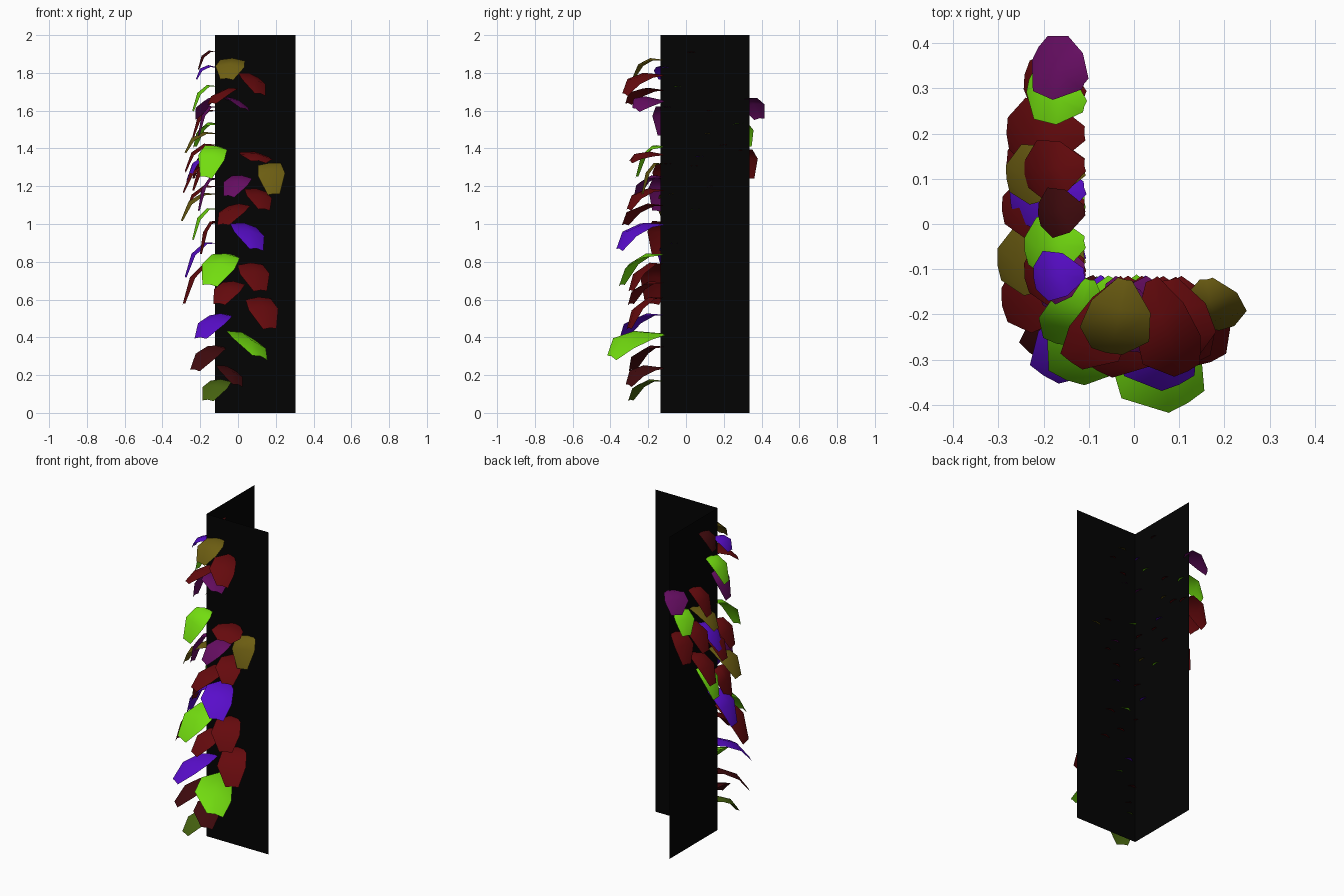
import bpy
from mathutils import Vector

if "Cube" in bpy.data.objects:
    bpy.data.objects.remove(bpy.data.objects["Cube"])

X0, X1, Y0, Y1, H = -0.122, 0.305, -0.135, 0.335, 2.0

PALETTE = {
    "wall": (0.001, 0.001, 0.001), "red": (0.13, 0.003, 0.004),
    "purple": (0.10, 0.004, 0.6), "green": (0.17, 0.72, 0.005),
    "olive": (0.15, 0.11, 0.006), "magenta": (0.13, 0.004, 0.12),
    "brown": (0.05, 0.003, 0.004), "moss": (0.06, 0.12, 0.005),
}
NAMES = list(PALETTE)
MATS = []
for name, c in PALETTE.items():
    m = bpy.data.materials.new(name)
    m.diffuse_color = (*c, 1)
    m.use_nodes = True
    m.node_tree.nodes["Principled BSDF"].inputs["Base Color"].default_value = m.diffuse_color
    MATS.append(m)


def make(name, verts, faces, mats, slots=None):
    me = bpy.data.meshes.new(name)
    me.from_pydata(verts, [], faces)
    for m in mats:
        me.materials.append(m)
    if slots:
        me.polygons.foreach_set("material_index", slots)
        me.polygons.foreach_set("use_smooth", [True] * len(faces))
    ob = bpy.data.objects.new(name, me)
    bpy.context.collection.objects.link(ob)
    return ob


# Two thin wall sheets meeting at the corner
for name, a, b in (("front_wall", (X0, Y0), (X1, Y0)), ("side_wall", (X0, Y1), (X0, Y0))):
    make(name, [(*a, 0), (*b, 0), (*b, H), (*a, H)], [(0, 1, 2, 3)], MATS[:1])

# Leaf outline: position along the leaf, half-width share
OUTLINE = [(0, 0.2), (0.28, 0.85), (0.65, 1.0), (1.0, 0.45)]


def leaves(name, table, along, normal, origin, lean):
    """Each row: base along wall, base z, tip along wall, tip z, reach, width, colour."""
    up = Vector((0, 0, 1))
    verts, faces, slots = [], [], []
    for ba, bz, ta, tz, reach, width, colour in table:
        base = origin + along * ba + up * bz - normal * 0.012
        tip = origin + along * ta + up * tz + normal * reach
        ctrl = base + normal * (reach * 0.75 + 0.02) + up * 0.04 + along * (ta - ba) * 0.4
        chord = (tip - base).normalized()
        # the blade rolls to face the way it swings
        swing = (ta - ba) / max(bz - tz, 0.08)
        roll = lean - (0.5 if swing > 0 else 0.2) * swing
        side = along + up * max(-0.45, min(0.3, roll))
        side = (side - chord * side.dot(chord)).normalized()
        ridge = side.cross(chord)
        if ridge.z < 0:
            ridge = -ridge
        n = len(verts)
        width *= 1.12
        for t, w in OUTLINE:
            p = base * (1 - t) ** 2 + ctrl * 2 * t * (1 - t) + tip * t * t
            h = side * (w * width / 2)
            drop = ridge * (w * width * 0.1)
            verts += [p - h - drop, p, p + h - drop]
        for r in range(len(OUTLINE) - 1):
            for k in (0, 1):
                i = n + r * 3 + k
                f = (i, i + 1, i + 4, i + 3)
                faces.append(f if side.cross(chord).z > 0 else f[::-1])
                slots.append(NAMES.index(colour))
    make(name, verts, faces, MATS, slots)


front = [
    (-.02, 1.87, -.06, 1.77, .15, .14, "olive"),
    (.04, 1.79, .12, 1.69, .19, .13, "red"),
    (-.02, 1.71, -.14, 1.64, .17, .12, "red"),
    (-.05, 1.655, .04, 1.61, .13, .13, "magenta"),
    (.08, 1.37, .11, 1.335, .16, .16, "red"),
    (.16, 1.32, .19, 1.16, .10, .13, "olive"),
    (.04, 1.25, -.05, 1.15, .13, .13, "magenta"),
    (.08, 1.18, .14, 1.08, .17, .13, "red"),
    (.03, 1.10, -.08, 1.00, .19, .14, "red"),
    (.01, 1.00, .10, .87, .22, .16, "purple"),
    (-.04, .84, -.15, .68, .21, .17, "green"),
    (.05, .79, .12, .65, .16, .15, "red"),
    (.00, .69, -.10, .58, .16, .14, "red"),
    (.09, .61, .17, .45, .17, .15, "red"),
    (-.06, .52, -.20, .40, .20, .15, "purple"),
    (-.01, .42, .12, .30, .26, .19, "green"),
    (-.08, .35, -.23, .23, .15, .13, "brown"),
    (-.08, .24, .00, .15, .17, .13, "brown"),
    (-.07, .17, -.16, .07, .16, .13, "moss"),
    (-.10, 1.41, -.17, 1.25, .13, .13, "green"),
]
side = [
    (.03, 1.91, .02, 1.82, .09, .10, "brown"),
    (-.11, 1.83, -.12, 1.77, .10, .10, "purple"),
    (-.04, 1.73, -.06, 1.60, .12, .12, "green"),
    (.31, 1.66, .39, 1.56, .09, .13, "magenta"),
    (-.10, 1.62, -.12, 1.47, .09, .12, "magenta"),
    (.13, 1.60, .11, 1.46, .12, .12, "red"),
    (.26, 1.53, .32, 1.41, .11, .12, "green"),
    (.12, 1.48, .10, 1.38, .16, .12, "olive"),
    (.20, 1.42, .20, 1.28, .16, .14, "red"),
    (.28, 1.39, .33, 1.24, .12, .13, "red"),
    (.08, 1.36, .04, 1.23, .15, .13, "purple"),
    (.04, 1.31, .03, 1.17, .17, .12, "red"),
    (-.09, 1.32, -.12, 1.18, .12, .13, "red"),
    (-.11, 1.24, -.15, 1.07, .09, .12, "magenta"),
    (.13, 1.20, .13, 1.05, .16, .13, "red"),
    (-.07, 1.16, -.09, 1.02, .18, .14, "olive"),
    (.05, 1.08, .04, .92, .12, .13, "green"),
    (-.11, 1.01, -.15, .84, .08, .13, "red"),
    (-.06, .90, -.08, .72, .16, .14, "purple"),
    (-.13, .79, -.18, .58, .17, .15, "red"),
]
# Drooping leaves on the outer faces of both walls
leaves("front_leaves", front, Vector((1, 0, 0)), Vector((0, -1, 0)), Vector((0, Y0, 0)), 0)
leaves("side_leaves", side, Vector((0, 1, 0)), Vector((-1, 0, 0)), Vector((X0, 0, 0)), 0.08)
